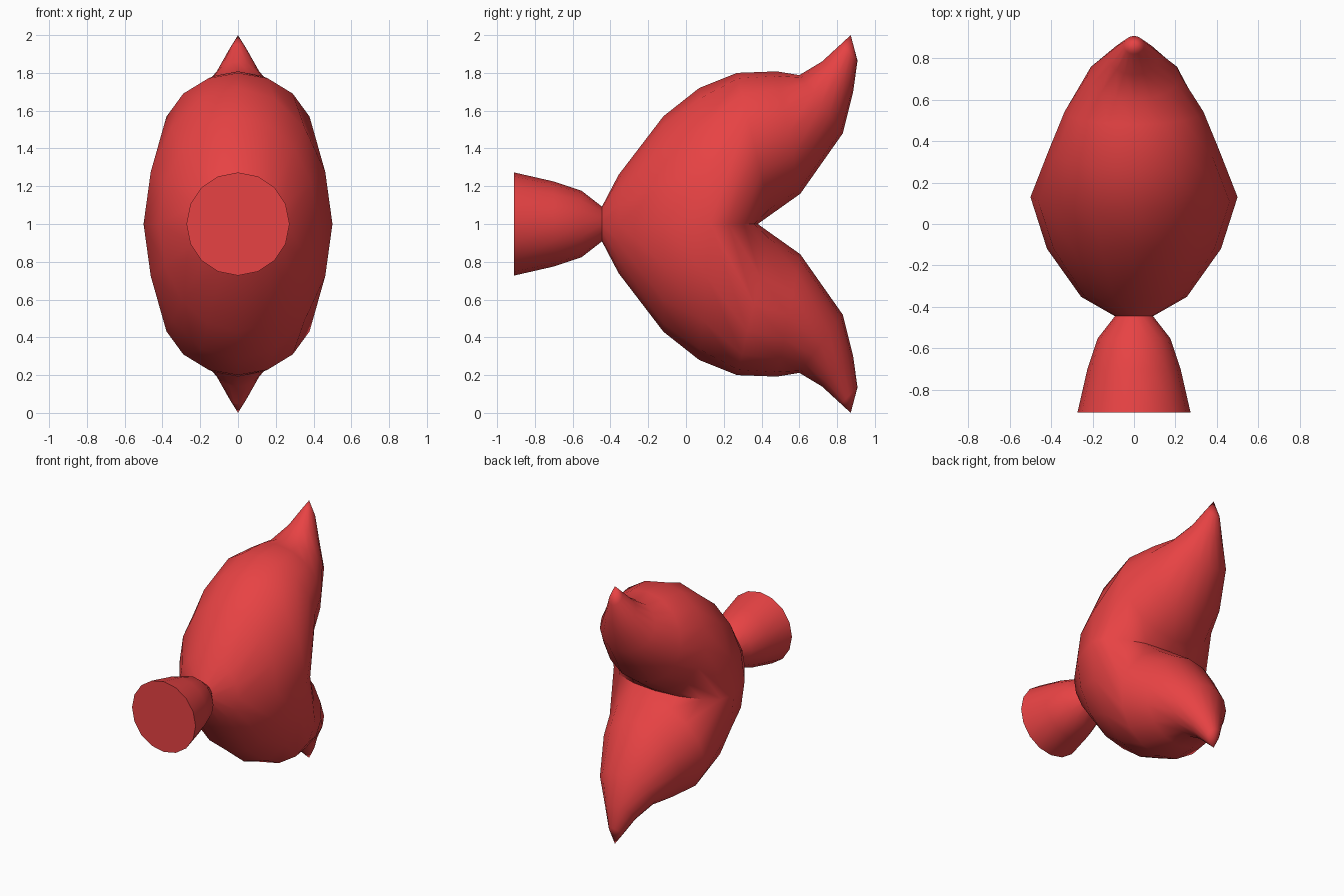
import bpy, bmesh, math

if "Cube" in bpy.data.objects:
    bpy.data.objects.remove(bpy.data.objects["Cube"])

red = bpy.data.materials.new("red")
red.diffuse_color = (0.8, 0.055, 0.057, 1)
red.use_nodes = True
red.node_tree.nodes["Principled BSDF"].inputs["Base Color"].default_value = red.diffuse_color
N = 16


def finish(bm, name):
    bmesh.ops.remove_doubles(bm, verts=bm.verts, dist=0.0005)
    bmesh.ops.recalc_face_normals(bm, faces=bm.faces)
    me = bpy.data.meshes.new(name)
    bm.to_mesh(me)
    bm.free()
    me.materials.append(red)
    ob = bpy.data.objects.new(name, me)
    bpy.context.collection.objects.link(ob)
    bpy.ops.object.select_all(action='DESELECT')
    ob.select_set(True)
    bpy.context.view_layer.objects.active = ob
    bpy.ops.object.shade_smooth_by_angle(angle=math.radians(50))


def bridge(bm, a, b, closed):
    n = len(a)
    for i in range(n if closed else n - 1):
        j = (i + 1) % n
        bm.faces.new((a[i], a[j], b[j], b[i]))


# Front half of each lobe: half rings above the middle plane
# (top y, top height, base y, half width), heights measured from the middle
half_rings = [(-0.445, 0.092, -0.445, 0.092), (-0.357, 0.26, -0.352, 0.255),
              (-0.12, 0.57, -0.12, 0.42), (0.07, 0.72, 0.13, 0.50)]
# Free end of each lobe: full rings (top y, top z, bottom y, bottom z, half width)
full_rings = [(0.27, 0.80, 0.45, 0.05, 0.41), (0.48, 0.808, 0.605, 0.16, 0.335),
              (0.60, 0.788, 0.83, 0.48, 0.225), (0.72, 0.86, 0.885, 0.70, 0.12),
              (0.82, 0.952, 0.908, 0.865, 0.05)]


def lobe(bm, side):
    def vert(x, y, z):
        return bm.verts.new((x, y, 1 + side * z))
    ang = [2 * math.pi * i / N for i in range(N)]
    rows = []
    for ty, tz, by, w in half_rings:
        rows.append([vert(w * math.cos(a), by + (ty - by) * math.sin(a),
                          max(0, tz * math.sin(a))) for a in ang[:N // 2 + 1]])
    for a, b in zip(rows, rows[1:]):
        bridge(bm, a, b, False)
    # Mouth crease closes the last half ring into a full one
    crease = [vert(0.5 * math.cos(a), 0.13 - 0.25 * math.sin(a), 0) for a in ang[N // 2 + 1:]]
    prev = rows[-1] + crease
    for ty, tz, by, bz, w in full_rings:
        ring = [vert(w * math.cos(a), (ty + by) / 2 + (ty - by) / 2 * math.sin(a),
                     (tz + bz) / 2 + (tz - bz) / 2 * math.sin(a)) for a in ang]
        bridge(bm, prev, ring, True)
        prev = ring
    tip = vert(0, 0.872, 1.0)
    for i in range(N):
        bm.faces.new((prev[i], prev[(i + 1) % N], tip))


bm = bmesh.new()
for s in (1, -1):
    lobe(bm, s)
finish(bm, "forked_body")

# Flared stem with flat front
bm = bmesh.new()
prev = None
for y, r in [(-0.91, 0.273), (-0.70, 0.225), (-0.553, 0.176), (-0.445, 0.092)]:
    ring = [bm.verts.new((r * math.cos(2 * math.pi * i / N), y,
                          1 + r * math.sin(2 * math.pi * i / N))) for i in range(N)]
    if prev:
        bridge(bm, prev, ring, True)
    else:
        bm.faces.new(ring)
    prev = ring
finish(bm, "flared_stem")
